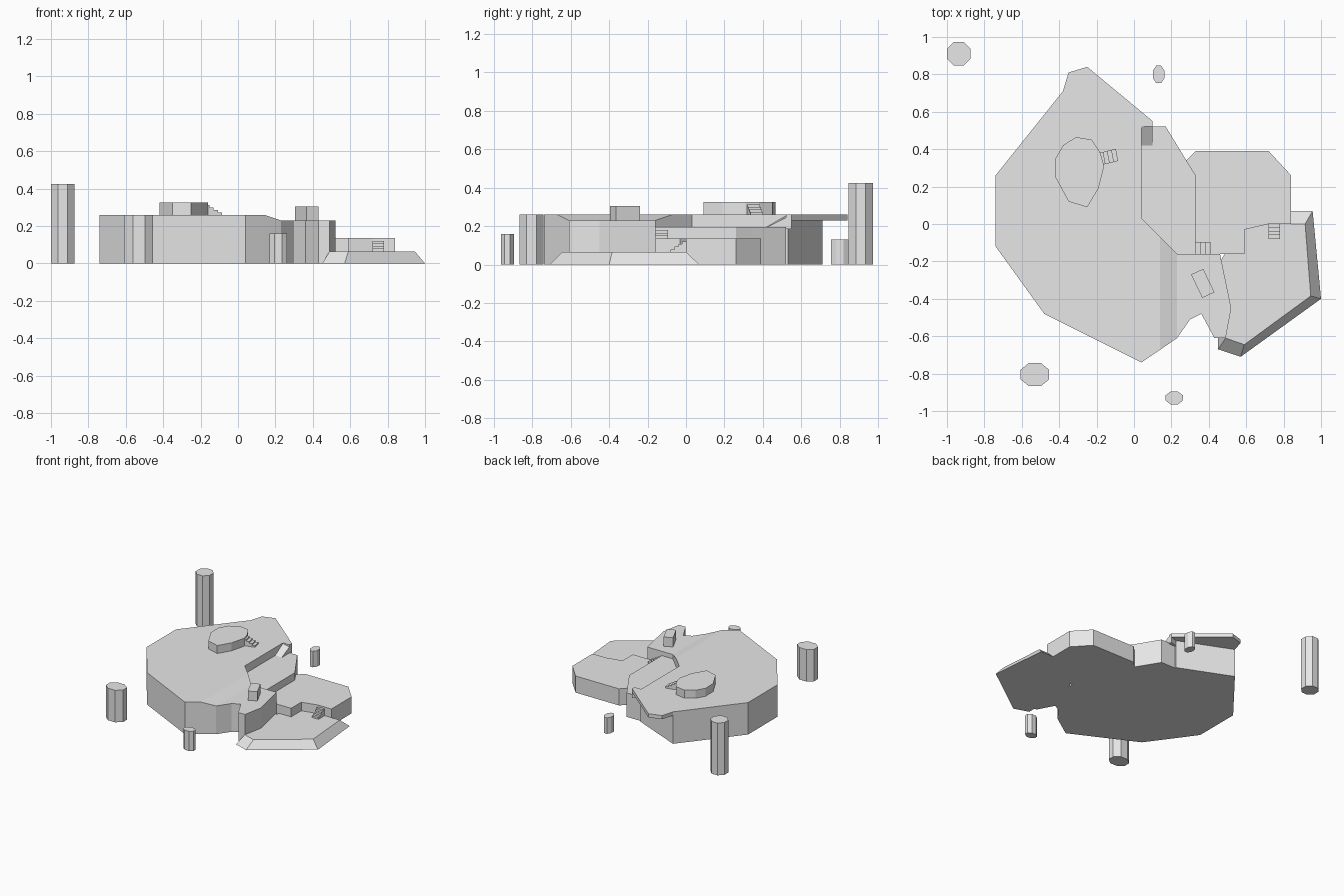
import bpy, bmesh, math

cube = bpy.data.objects.get("Cube")
if cube:
    bpy.data.objects.remove(cube, do_unlink=True)

stone = bpy.data.materials.new("stone_grey")
stone.use_nodes = True
GREY = (0.8, 0.8, 0.8, 1)
stone.diffuse_color = GREY
stone.node_tree.nodes["Principled BSDF"].inputs["Base Color"].default_value = GREY

# Heights of the terraces
TOP, SHELF, TERRACE, YARD, APRON = 0.26, 0.23, 0.195, 0.135, 0.065


def loft(name, base, top):
    """Closed solid between two matching rings of 3D points."""
    bm = bmesh.new()
    low = [bm.verts.new(p) for p in base]
    high = [bm.verts.new(p) for p in top]
    bm.faces.new(low)
    bm.faces.new(high)
    n = len(low)
    for i in range(n):
        j = (i + 1) % n
        bm.faces.new((low[i], low[j], high[j], high[i]))
    bmesh.ops.recalc_face_normals(bm, faces=bm.faces)
    mesh = bpy.data.meshes.new(name)
    bm.to_mesh(mesh)
    bm.free()
    mesh.materials.append(stone)
    obj = bpy.data.objects.new(name, mesh)
    bpy.context.collection.objects.link(obj)
    return obj


def prism(name, outline, top, bottom=0.0):
    """Upright solid; top may be a height or a function of x and y."""
    height = top if callable(top) else (lambda x, y: top)
    return loft(name, [(x, y, bottom) for x, y in outline],
                [(x, y, height(x, y)) for x, y in outline])


def stairs(name, start, run, side, z_high, z_low, count):
    """Steps going down along run, as wide as side."""
    for i in range(count):
        a, b = i / count, (i + 1) / count
        corners = [(start[0] + run[0] * t + side[0] * s, start[1] + run[1] * t + side[1] * s)
                   for t, s in ((a, 0), (b, 0), (b, 1), (a, 1))]
        z = z_high + (z_low - z_high) * (i + 1) / (count + 1)
        prism(f"{name}_step_{i + 1}", corners, z, z_low - 0.01)


# High plateau with its overhanging back lip
prism("plateau", [(-.74, .26), (-.74, -.12), (-.48, -.48), (.04, -.74), (.14, -.672),
                  (.14, -.07), (.04, .03), (.04, .53), (-.38, .71)], TOP)
prism("back_lip", [(-.38, .71), (-.35, .81), (-.25, .84), (.10, .55), (.10, .52), (.04, .52)],
      TOP, SHELF)

# Gentle slope down to the front shelf
prism("shelf_slope", [(.14, -.672), (.23, -.61), (.23, -.16), (.14, -.07)],
      lambda x, y: TOP + (x - .14) / .09 * (SHELF - TOP))
prism("shelf", [(.23, -.61), (.30, -.51), (.36, -.48), (.43, -.61), (.49, -.61),
                (.52, -.45), (.46, -.16), (.23, -.16)], SHELF)

# Middle terrace and the ramp from it to the plateau
prism("terrace", [(.04, .03), (.23, -.16), (.33, -.16), (.33, .26), (.28, .34),
                  (.17, .52), (.04, .52)], TERRACE)
prism("ramp", [(.04, .42), (.10, .42), (.10, .55), (.04, .53)],
      lambda x, y: TERRACE + min((y - .42) / .1, 1) * (TOP - TERRACE), TERRACE - 0.01)

# Low yard
prism("yard", [(.33, .39), (.28, .34), (.33, .26), (.33, -.16), (.59, -.16), (.59, -.03),
               (.72, 0), (.84, 0), (.84, .26), (.72, .39)], YARD)

# Lowest apron with sloped banks
inner = [(.59, 0), (.46, -.2)]
foot = inner + [(.45, -.61), (.45, -.67), (.57, -.71), (1, -.40), (.955, .07), (.84, .07)]
crest = inner + [(.48, -.60), (.49, -.61), (.59, -.645), (.945, -.385), (.915, 0), (.84, 0)]
loft("apron", [(x, y, 0) for x, y in foot], [(x, y, APRON) for x, y in crest])

# Stairs between the levels
stairs("terrace_stairs", (.33, -.16), (.08, 0), (0, .065), TERRACE, YARD, 3)
stairs("yard_stairs", (.72, 0), (0, -.08), (.06, 0), YARD, APRON, 4)

# Raised dais with its own stairs
prism("dais", [(-.42, .25), (-.42, .35), (-.38, .42), (-.31, .465), (-.225, .45), (-.18, .38),
               (-.16, .31), (-.19, .19), (-.25, .09), (-.35, .12)], TOP + .065, TOP - .01)
stairs("dais_stairs", (-.175, .315), (.09, .022), (-.012, .065), TOP + .065, TOP, 4)

# Small turned block on the shelf
prism("shelf_block", [(.305, -.27), (.37, -.24), (.43, -.365), (.365, -.395)], .305, SHELF - .01)

# Free-standing octagonal pillars: x, y, radius x, radius y, height
pillars = {
    "tall_pillar": (-.937, .91, .068, .068, .425),
    "wide_pillar": (-.53, -.805, .083, .067, TOP),
    "back_pillar": (.132, .80, .034, .050, .13),
    "front_pillar": (.215, -.93, .050, .037, .16),
}
for name, (x, y, rx, ry, h) in pillars.items():
    ring = [(x + rx * math.cos(a), y + ry * math.sin(a))
            for a in (math.tau * (k + .5) / 8 for k in range(8))]
    prism(name, ring, h)
